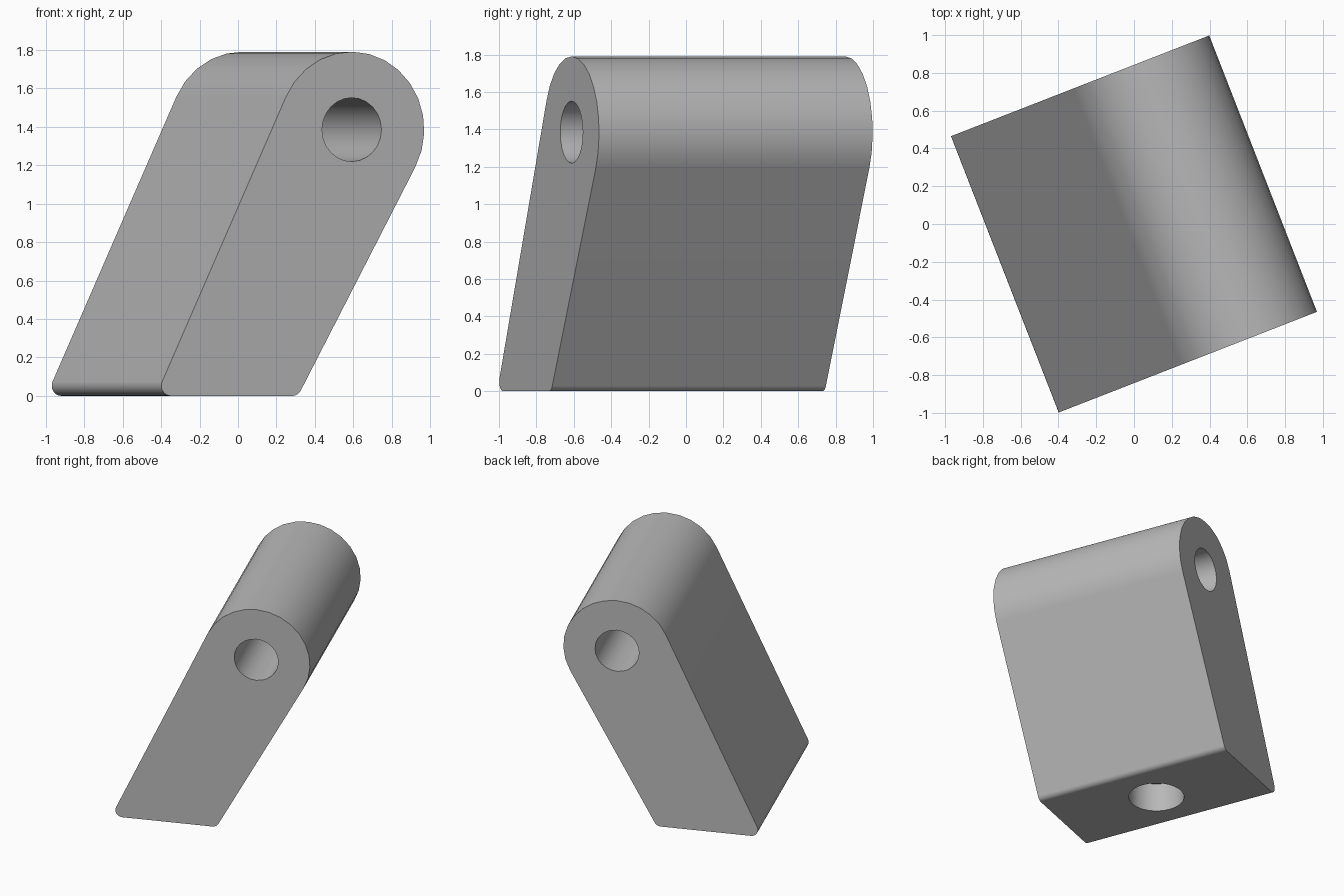
import bpy
import bmesh
from math import cos, sin, radians
from mathutils import Matrix

cube = bpy.data.objects.get("Cube")
if cube:
    bpy.data.objects.remove(cube, do_unlink=True)

WIDTH, DEPTH = 1.468, 1.57
HEAD_U, HEAD_Z, HEAD_R = 1.063 - WIDTH / 2, 1.385, 0.405
FILLET = 0.053
TURN = Matrix.Rotation(radians(21.3), 4, "Z")

# Single grey material
grey = bpy.data.materials.new("plain grey")
grey.use_nodes = True
colour = (0.48, 0.48, 0.48, 1)
grey.diffuse_color = colour
grey.node_tree.nodes["Principled BSDF"].inputs["Base Color"].default_value = colour


def arc(u, z, r, start, end, steps):
    angles = [radians(start + (end - start) * i / steps) for i in range(steps + 1)]
    return [(u + r * cos(a), z + r * sin(a)) for a in angles]


def make_object(name, bm):
    bmesh.ops.recalc_face_normals(bm, faces=bm.faces)
    mesh = bpy.data.meshes.new(name)
    bm.to_mesh(mesh)
    bm.free()
    mesh.materials.append(grey)
    obj = bpy.data.objects.new(name, mesh)
    bpy.context.collection.objects.link(obj)
    return obj


def cylinder_cutter(name, radius, length, matrix, sides):
    bm = bmesh.new()
    bmesh.ops.create_cone(bm, cap_ends=True, segments=sides, radius1=radius,
                          radius2=radius, depth=length, matrix=TURN @ matrix)
    obj = make_object(name, bm)
    obj.hide_render = True
    return obj


# Leaning lug: round head over a foot with two small rounded corners
profile = arc(HEAD_U, HEAD_Z, HEAD_R, -28.8, 155, 14)
profile += arc(FILLET - WIDTH / 2, FILLET, FILLET, 155, 270, 8)
profile += arc(0.732 - WIDTH / 2, FILLET, FILLET, 270, 331.2, 5)
bm = bmesh.new()
face = bm.faces.new([bm.verts.new((u, -DEPTH / 2, z)) for u, z in profile])
end = bmesh.ops.extrude_face_region(bm, geom=[face])["geom"]
bmesh.ops.translate(bm, vec=(0, DEPTH, 0),
                    verts=[v for v in end if isinstance(v, bmesh.types.BMVert)])
bm.transform(TURN)
lug = make_object("leaning_lug", bm)

# Pin hole through the head, and a shallow blind hole in the foot
pin_place = Matrix.Translation((HEAD_U, 0, HEAD_Z)) @ Matrix.Rotation(radians(90), 4, "X")
cutters = [
    cylinder_cutter("pin_hole_cutter", 0.166, DEPTH + 0.4, pin_place, 24),
    cylinder_cutter("foot_hole_cutter", 0.205, 0.46,
                    Matrix.Translation((-0.345, 0, 0)), 32),
]
bpy.ops.object.select_all(action="DESELECT")
lug.select_set(True)
bpy.context.view_layer.objects.active = lug
for cutter in cutters:
    cut = lug.modifiers.new(cutter.name, "BOOLEAN")
    cut.operation = "DIFFERENCE"
    cut.solver = "EXACT"
    cut.object = cutter
    bpy.ops.object.modifier_apply(modifier=cut.name)
    bpy.data.objects.remove(cutter, do_unlink=True)

# Smooth curves with crisp rims
bpy.ops.object.shade_smooth_by_angle(angle=radians(30))
weighted = lug.modifiers.new("even_shading", "WEIGHTED_NORMAL")
weighted.keep_sharp = True
